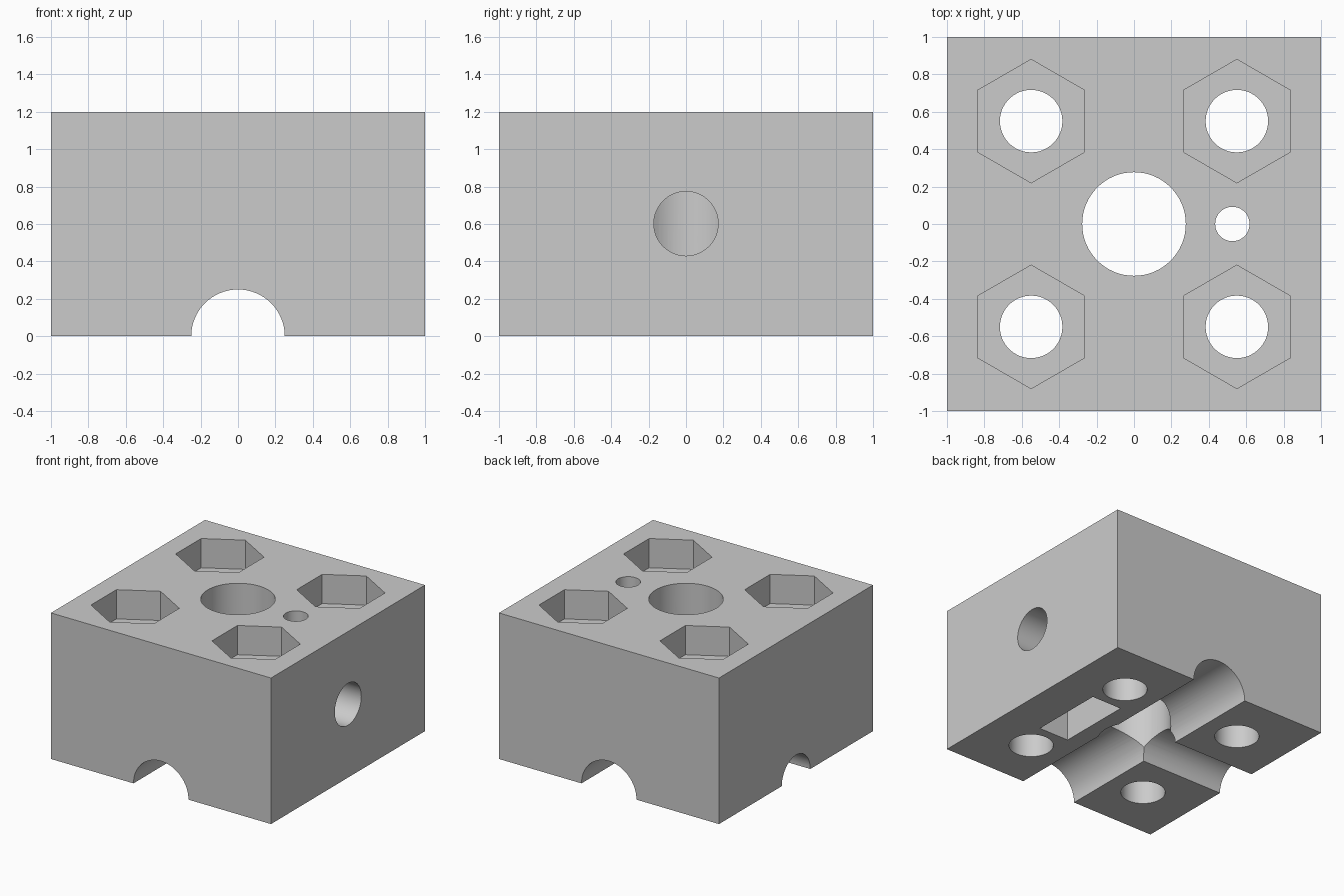
import bpy, math

if "Cube" in bpy.data.objects:
    bpy.data.objects.remove(bpy.data.objects["Cube"])

grey = bpy.data.materials.new("light grey")
grey.diffuse_color = (0.6, 0.6, 0.6, 1)
grey.use_nodes = True
grey.node_tree.nodes["Principled BSDF"].inputs["Base Color"].default_value = grey.diffuse_color


def box(name, lo, hi):
    centre = [(a + b) / 2 for a, b in zip(lo, hi)]
    bpy.ops.mesh.primitive_cube_add(size=1, location=centre)
    ob = bpy.context.object
    ob.name = name
    ob.scale = [b - a for a, b in zip(lo, hi)]
    bpy.ops.object.transform_apply(location=True, rotation=True, scale=True)
    return ob


def rod(name, radius, start, length, axis="Z", sides=64):
    """Cylinder growing from start along the positive axis."""
    rot = {"X": (0, math.pi / 2, 0), "Y": (math.pi / 2, 0, 0), "Z": (0, 0, 0)}[axis]
    loc = list(start)
    loc["XYZ".index(axis)] += length / 2
    bpy.ops.mesh.primitive_cylinder_add(vertices=sides, radius=radius, depth=length,
                                        location=loc, rotation=rot)
    ob = bpy.context.object
    ob.name = name
    bpy.ops.object.transform_apply(location=True, rotation=True, scale=True)
    return ob


# Solid block
block = box("block", (-1, -1, 0), (1, 1, 1.2))
block.data.materials.append(grey)

# Central bore, side screw hole, and the nut slot with its small vent
cutters = [
    rod("bore_cutter", 0.277, (0, 0, -0.2), 1.6),
    rod("side_hole_cutter", 0.172, (0, 0, 0.602), 1.2, "X"),
    box("nut_slot_cutter", (0.393, -0.31, -0.2), (0.665, 0.31, 0.91)),
    rod("vent_cutter", 0.092, (0.526, 0, 0.5), 1.0, sides=48),
    # Round grooves in the underside
    rod("long_groove_cutter", 0.25, (0, -1.2, 0), 2.4, "Y"),
    rod("branch_groove_cutter", 0.185, (-1.2, 0, 0), 1.2, "X"),
]

# Corner bolt holes with hexagonal nut pockets
for x in (-0.55, 0.55):
    for y in (-0.55, 0.55):
        cutters.append(rod("bolt_hole_cutter", 0.167, (x, y, -0.2), 1.6))
        cutters.append(rod("nut_pocket_cutter", 0.33, (x, y, 0.96), 0.5, sides=6))

# Carve the block, then discard the cutters
for cutter in cutters:
    cut = block.modifiers.new(cutter.name, "BOOLEAN")
    cut.operation = "DIFFERENCE"
    cut.solver = "EXACT"
    cut.object = cutter
bpy.ops.object.select_all(action="DESELECT")
block.select_set(True)
bpy.context.view_layer.objects.active = block
for name in [m.name for m in block.modifiers]:
    bpy.ops.object.modifier_apply(modifier=name)
for cutter in cutters:
    bpy.data.objects.remove(cutter)

# Smooth bores, crisp edges
bpy.ops.object.shade_smooth_by_angle(angle=math.radians(30))
